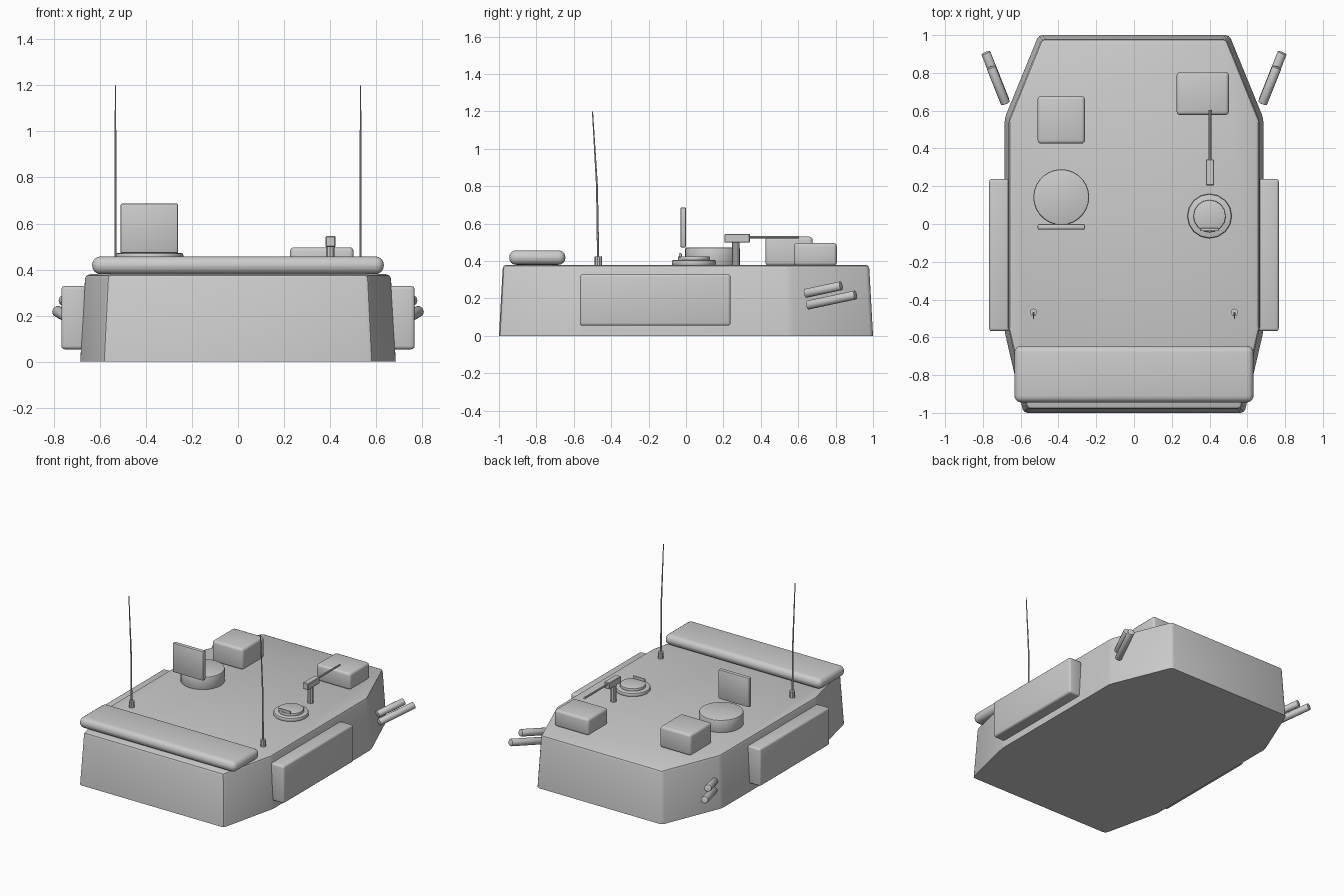
import bpy, bmesh
from mathutils import Vector

if "Cube" in bpy.data.objects:
    bpy.data.objects.remove(bpy.data.objects["Cube"])


def finish(name, bm, smooth=True):
    bmesh.ops.recalc_face_normals(bm, faces=bm.faces)
    mesh = bpy.data.meshes.new(name)
    bm.to_mesh(mesh)
    bm.free()
    ob = bpy.data.objects.new(name, mesh)
    bpy.context.collection.objects.link(ob)
    if smooth:
        bpy.ops.object.select_all(action='DESELECT')
        ob.select_set(True)
        bpy.context.view_layer.objects.active = ob
        bpy.ops.object.shade_smooth_by_angle(angle=0.6)
    return ob


def box(name, lo, hi, bevel=0.0, segs=3):
    lo, hi = Vector(lo), Vector(hi)
    bm = bmesh.new()
    bmesh.ops.create_cube(bm, size=1)
    for v in bm.verts:
        v.co = (lo + hi) / 2 + v.co * (hi - lo)
    if bevel:
        bmesh.ops.bevel(bm, geom=bm.edges[:], offset=bevel, segments=segs,
                        profile=0.5, affect='EDGES')
    return finish(name, bm)


def tube(name, a, b, r1, r2=None, sides=10, bevel=0.0):
    a, b = Vector(a), Vector(b)
    bm = bmesh.new()
    bmesh.ops.create_cone(bm, cap_ends=True, segments=sides, radius1=r1,
                          radius2=r1 if r2 is None else r2, depth=(b - a).length)
    if bevel:
        rims = [e for e in bm.edges if any(len(f.verts) > 4 for f in e.link_faces)]
        bmesh.ops.bevel(bm, geom=rims, offset=bevel, segments=2, profile=0.5, affect='EDGES')
    rot = Vector((0, 0, 1)).rotation_difference(b - a).to_matrix().to_4x4()
    bmesh.ops.transform(bm, matrix=rot, verts=bm.verts)
    bmesh.ops.translate(bm, vec=(a + b) / 2, verts=bm.verts)
    return finish(name, bm)


# Tapered eight-sided turret body with softened edges
half = [(0.585, -1.0), (0.685, -0.57), (0.685, 0.56), (0.505, 1.0)]
outline = half + [(-x, y) for x, y in reversed(half)]
bm = bmesh.new()
base = [bm.verts.new((x, y, 0)) for x, y in outline]
top = [bm.verts.new((x * 0.968, y * 0.979, 0.38)) for x, y in outline]
bm.faces.new(base[::-1])
bm.faces.new(top)
n = len(outline)
for i in range(n):
    j = (i + 1) % n
    bm.faces.new((base[i], base[j], top[j], top[i]))
edges = [e for e in bm.edges if max(v.co.z for v in e.verts) > 0.1]
bmesh.ops.bevel(bm, geom=edges, offset=0.02, segments=2, profile=0.5, affect='EDGES')
finish("turret_body", bm)

# Stowage roll across the front edge
box("stowage_roll", (-0.633, -0.945, 0.38), (0.633, -0.645, 0.457), 0.036, 4)

# Roof sight boxes
box("left_sight_box", (-0.51, 0.425, 0.375), (-0.26, 0.677, 0.53), 0.018)
box("right_sight_box", (0.226, 0.577, 0.375), (0.502, 0.806, 0.497), 0.018)

# Left cupola with raised hatch lid
tube("cupola", (-0.385, 0.142, 0.375), (-0.385, 0.142, 0.472), 0.148, sides=28, bevel=0.01)
box("raised_lid", (-0.51, -0.03, 0.472), (-0.26, 0.0, 0.687), 0.008, 2)

# Right hatch: ring, lid and handle
tube("hatch_ring", (0.4, 0.042, 0.375), (0.4, 0.042, 0.406), 0.118, sides=16, bevel=0.01)
tube("hatch_lid", (0.4, 0.042, 0.4), (0.4, 0.042, 0.425), 0.086, sides=16, bevel=0.006)
box("hatch_handle", (0.352, -0.038, 0.42), (0.448, -0.022, 0.442), 0.005, 2)

# Roof machine gun
tube("gun_post", (0.4, 0.267, 0.375), (0.4, 0.267, 0.505), 0.02, sides=10)
box("gun_receiver", (0.38, 0.205, 0.498), (0.424, 0.342, 0.545), 0.004, 1)
tube("gun_barrel", (0.402, 0.335, 0.528), (0.402, 0.603, 0.528), 0.007, sides=8)

for side, s in (("left", -1), ("right", 1)):
    # Side armour panel
    x0, x1 = sorted((s * 0.66, s * 0.767))
    box(side + "_side_panel", (x0, -0.567, 0.054), (x1, 0.238, 0.329), 0.015)

    # Whip antenna, slightly bent backward at the tip
    x = s * 0.532
    tube(side + "_antenna_base", (x, -0.468, 0.375), (x, -0.468, 0.425), 0.02, sides=10)
    path = [(x, -0.47, 0.42), (x, -0.476, 0.8), (x, -0.5, 1.2)]
    for i, (r1, r2) in enumerate(((0.006, 0.005), (0.005, 0.003))):
        tube(f"{side}_antenna_whip_{i + 1}", path[i], path[i + 1], r1, r2, 6)

    # Smoke launcher tubes
    tube(side + "_upper_launcher", (s * 0.68, 0.638, 0.227), (s * 0.757, 0.83, 0.268), 0.025, bevel=0.004)
    tube(side + "_lower_launcher", (s * 0.683, 0.65, 0.164), (s * 0.785, 0.907, 0.219), 0.025, bevel=0.004)
